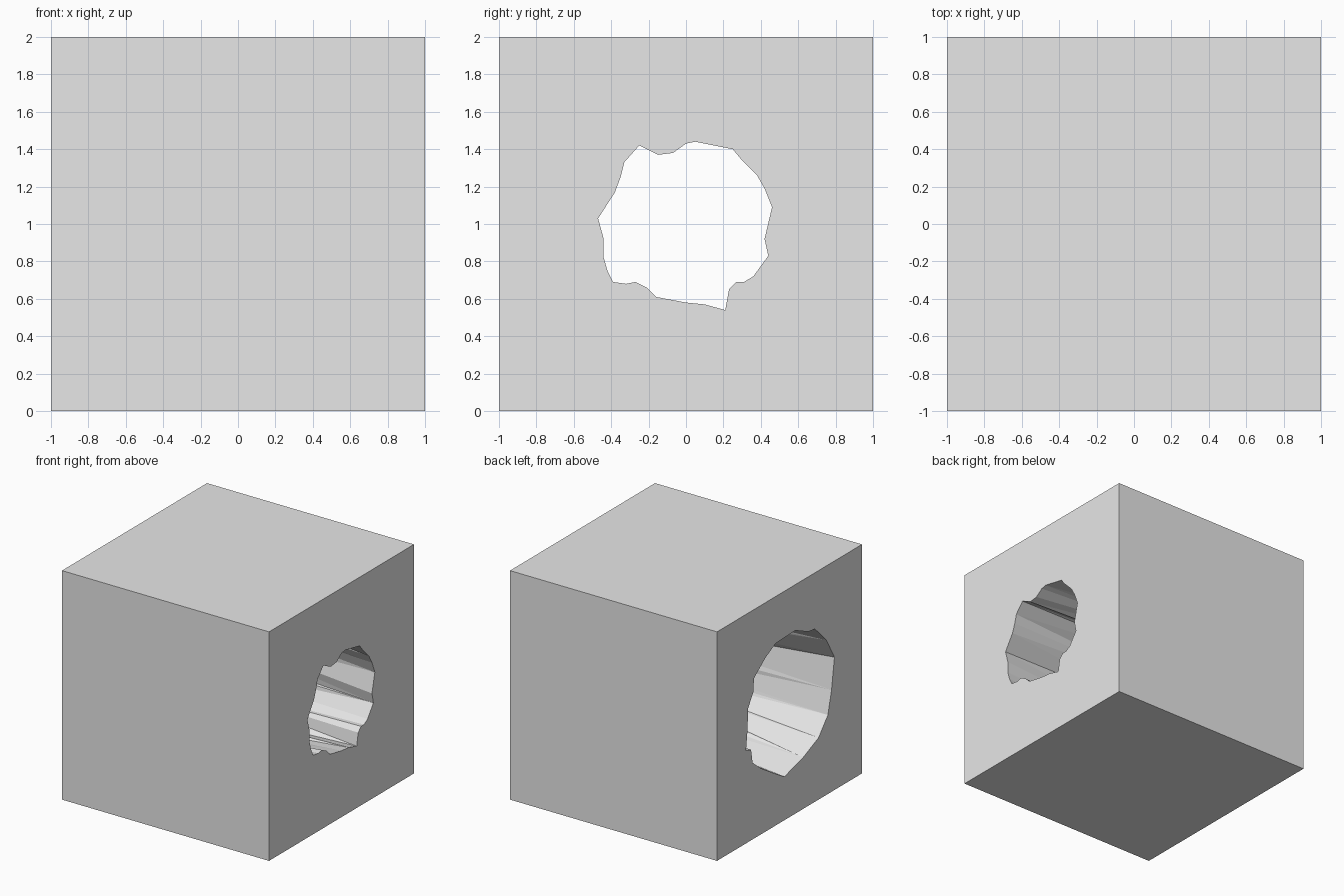
import bpy
import bmesh
from mathutils import Vector

default_cube = bpy.data.objects.get("Cube")
if default_cube:
    bpy.data.objects.remove(default_cube, do_unlink=True)

# Ragged tunnel mouths: (y, z) in hundredths, z measured from the block's middle
NARROW_MOUTH = [
    (5, 44), (0, 43), (-7, 38), (-15, 37), (-25, 42), (-33, 33), (-35, 25),
    (-38, 17), (-47, 3), (-44, -8), (-44, -18), (-42, -25), (-39, -31),
    (-32, -32), (-27, -31), (-21, -34), (-16, -39), (0, -42), (10, -43),
    (21, -46), (23, -35), (27, -31), (31, -31), (36, -28), (44, -17),
    (42, -8), (46, 9), (42, 19), (38, 26), (30, 34), (25, 40), (15, 42),
]
WIDE_MOUTH = [
    (-8, 60), (-26, 52), (-35, 51), (-51, 35), (-62, 16), (-58, -11),
    (-53, -31), (-40, -46), (-19, -55), (7, -62), (19, -55), (40, -42),
    (51, -33), (53, -21), (60, -19), (58, -2), (57, 17), (50, 28), (49, 40),
    (33, 52), (19, 59),
]
SQUARE = [(-100, -100), (100, -100), (100, 100), (-100, 100)]


def add_loop(bm, x, outline):
    """Add a closed loop of edges in the plane at x."""
    verts = [bm.verts.new((x, y / 100, 1 + z / 100)) for y, z in outline]
    return [bm.edges.new((a, b)) for a, b in zip(verts, verts[1:] + verts[:1])]


def add_pierced_end(bm, x, mouth):
    """Add a square end face with a ragged opening; return both rims."""
    rim, opening = add_loop(bm, x, SQUARE), add_loop(bm, x, mouth)
    bmesh.ops.triangle_fill(bm, edges=rim + opening, use_beauty=True,
                            normal=Vector((x, 0, 0)))
    return rim, opening


# Stone material
stone = bpy.data.materials.new("light grey stone")
stone.use_nodes = True
grey = (0.8, 0.8, 0.8, 1)
stone.diffuse_color = grey
stone.node_tree.nodes["Principled BSDF"].inputs["Base Color"].default_value = grey

# Block: two pierced ends joined by outer walls and a faceted tunnel
bm = bmesh.new()
right_rim, right_opening = add_pierced_end(bm, 1, NARROW_MOUTH)
left_rim, left_opening = add_pierced_end(bm, -1, WIDE_MOUTH)
bmesh.ops.bridge_loops(bm, edges=right_rim + left_rim)
bmesh.ops.bridge_loops(bm, edges=right_opening + left_opening)
bmesh.ops.triangulate(bm, faces=[f for f in bm.faces if len(f.verts) > 3
                                 and max(abs(v.co.y) for v in f.verts) < 0.9])
bmesh.ops.recalc_face_normals(bm, faces=bm.faces)

mesh = bpy.data.meshes.new("tunnelled_block")
bm.to_mesh(mesh)
bm.free()
mesh.materials.append(stone)
block = bpy.data.objects.new("tunnelled_block", mesh)
bpy.context.collection.objects.link(block)
